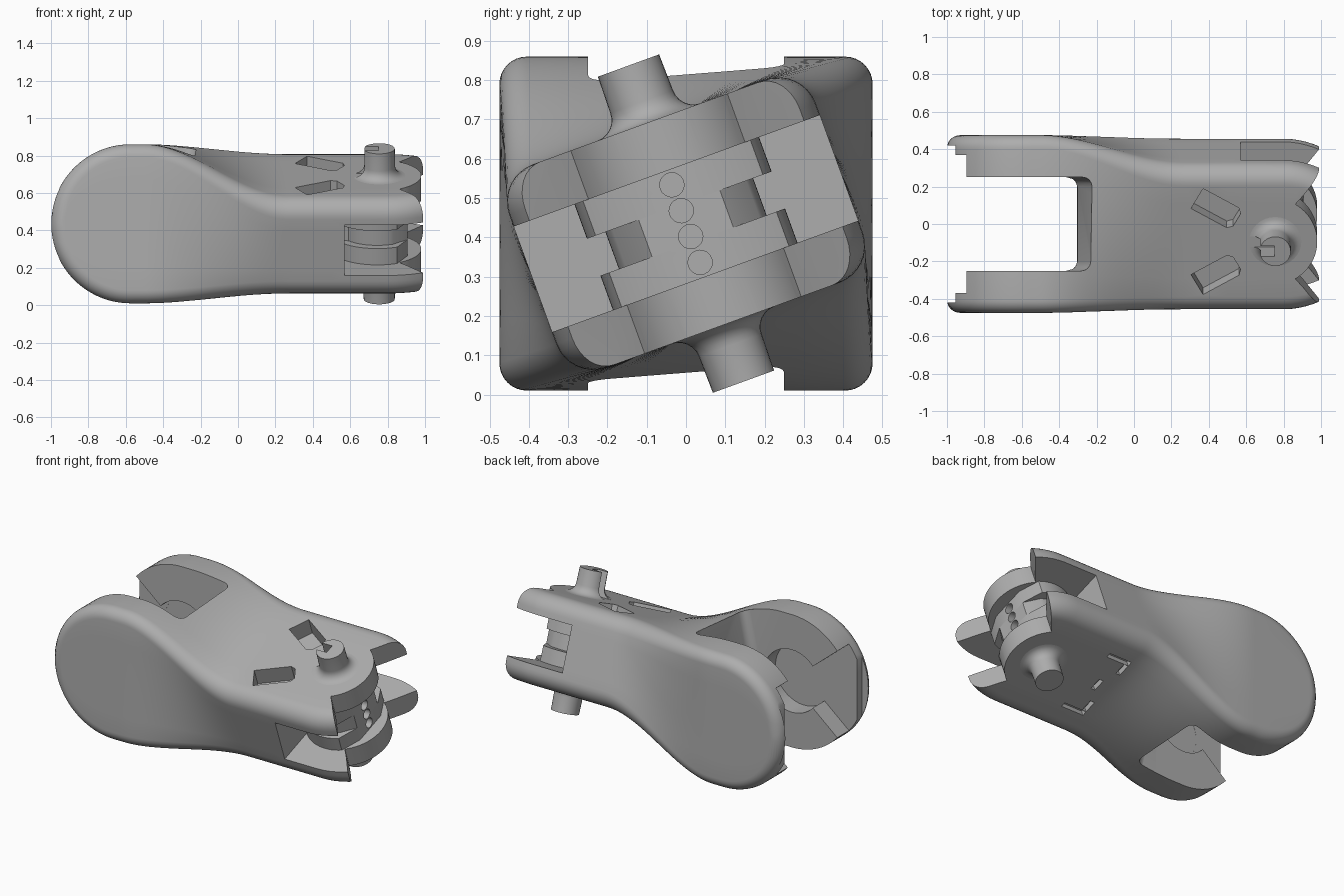
import bpy, bmesh
from math import sin, cos, pi, sqrt, radians
from mathutils import Matrix

cube = bpy.data.objects.get("Cube")
if cube:
    bpy.data.objects.remove(cube, do_unlink=True)

ZC, XC, R = 0.435, -0.575, 0.425          # joint axis height, position, radius
TWIST = radians(20)
BASE = Matrix.Translation((0, 0, ZC))
TIP = BASE @ Matrix.Rotation(TWIST, 4, 'X')  # frame of the twisted end

grey = bpy.data.materials.new("mid grey")
grey.use_nodes = True
grey.diffuse_color = (0.42, 0.42, 0.42, 1)
grey.node_tree.nodes["Principled BSDF"].inputs["Base Color"].default_value = grey.diffuse_color


def make(name, bm, frame):
    bmesh.ops.remove_doubles(bm, verts=bm.verts, dist=1e-5)
    bmesh.ops.recalc_face_normals(bm, faces=bm.faces)
    bm.transform(frame)
    mesh = bpy.data.meshes.new(name)
    bm.to_mesh(mesh)
    bm.free()
    mesh.materials.append(grey)
    ob = bpy.data.objects.new(name, mesh)
    bpy.context.collection.objects.link(ob)
    return ob


def prism(poly, axis, lo, hi, frame, bevel=0, name="cutter"):
    """Polygon extruded along x, y or z."""
    place = {'x': lambda a, b, c: (c, a, b),
             'y': lambda a, b, c: (a, c, b),
             'z': lambda a, b, c: (a, b, c)}[axis]
    bm = bmesh.new()
    ends = [[bm.verts.new(place(a, b, c)) for a, b in poly] for c in (lo, hi)]
    bm.faces.new(ends[0])
    bm.faces.new(ends[1][::-1])
    n = len(poly)
    for i in range(n):
        j = (i + 1) % n
        bm.faces.new((ends[0][i], ends[1][i], ends[1][j], ends[0][j]))
    if bevel:
        bmesh.ops.recalc_face_normals(bm, faces=bm.faces)
        bmesh.ops.bevel(bm, geom=bm.edges[:], offset=bevel, segments=4,
                        profile=0.5, affect='EDGES')
    return make(name, bm, frame)


def rect(a0, a1, b0, b1):
    return [(a0, b0), (a1, b0), (a1, b1), (a0, b1)]


def circle(a, b, r, n=40):
    return [(a + r * cos(2 * pi * i / n), b + r * sin(2 * pi * i / n)) for i in range(n)]


def mirrored(half):
    return half + [(a, -b) for a, b in half[::-1]]


def carve(ob, cutters):
    for c in cutters:
        c.hide_render = True
        m = ob.modifiers.new("cut", 'BOOLEAN')
        m.operation, m.solver, m.object = 'DIFFERENCE', 'EXACT', c
    bpy.context.view_layer.update()
    ev = ob.evaluated_get(bpy.context.evaluated_depsgraph_get())
    mesh = bpy.data.meshes.new_from_object(ev)
    ob.modifiers.clear()
    ob.data = mesh
    for c in cutters:
        bpy.data.objects.remove(c, do_unlink=True)


def smooth(ob):
    bpy.ops.object.select_all(action='DESELECT')
    ob.select_set(True)
    bpy.context.view_layer.objects.active = ob
    bpy.ops.object.shade_smooth_by_angle(angle=radians(32))


# body: rounded sections blended from the round cheeks to the twisted tip
def outline(hy, hz, r, x):
    quad = []
    for k in range(9):
        d = r * (1 - cos(k * pi / 16))
        z = hz - d
        if x < XC:
            d = min(d, R - (XC - x))
            z = sqrt(max((R - d) ** 2 - (XC - x) ** 2, 0))
        quad.append((hy - r + sqrt(max(r * r - (r - d) ** 2, 0)), z))
    ring = quad + [(y, -z) for y, z in quad[::-1]]
    ring += [(-y, -z) for y, z in quad] + [(-y, z) for y, z in quad[::-1]]
    # split the flat sides so the twist stays even
    full = []
    for i, (y, z) in enumerate(ring):
        y2, z2 = ring[(i + 1) % len(ring)]
        steps = 6 if i % 9 == 8 else 1
        full += [(y + (y2 - y) * s / steps, z + (z2 - z) * s / steps) for s in range(steps)]
    return full


def section(x):
    t = min(max((x + 0.5) / 0.77, 0), 1)
    t = t * t * (3 - 2 * t)
    end = 0.415 - 1.2 * max(x - 0.8, 0) ** 2
    c, s = cos(TWIST), sin(TWIST)
    start = outline(0.475, R, 0.07, x)
    if t == 0:
        return [(x, y, z) for y, z in start]
    return [(x, y + (u * c - v * s - y) * t, z + (u * s + v * c - z) * t)
            for (y, z), (u, v) in zip(start, outline(end, 0.275, 0.1, x))]


stations = [XC - R * cos(i * pi / 48) for i in range(24)]
stations += [XC + i * 0.025 for i in range(35)]
stations += [0.5, 0.7, 0.8, 0.84, 0.88, 0.92, 0.96, 1.0]
bm = bmesh.new()
rings = [[bm.verts.new(p) for p in section(x)] for x in stations]
for a, b in zip(rings, rings[1:]):
    for i in range(len(a)):
        j = (i + 1) % len(a)
        bm.faces.new((a[i], a[j], b[j], b[i]))
bm.faces.new(rings[-1])
body = make("body", bm, BASE)

# fork slot between the cheeks, with a wall that bulges at mid height
cutters = [prism([(-1.3, -0.6), (-0.18, -0.6), (-0.31, 0), (-0.18, 0.6), (-1.3, 0.6)],
                 'y', -0.25, 0.25, BASE, 0.05)]
# bearing seats with a funnel-shaped lead-in and a deeper step at the cheek ends
cutters.append(prism(circle(XC, 0, 0.2), 'y', -0.37, 0.37, BASE))
cutters.append(prism(mirrored([(-1.2, 0.4), (-0.9, 0.28), (-0.72, 0.13), (XC, 0.13)]),
                     'y', -0.369, 0.369, BASE))
cutters.append(prism(rect(-1.2, -0.955, -0.3, 0.3), 'y', -0.42, 0.42, BASE))
# tip slot
cutters.append(prism(rect(0.57, 1.2, -0.6, 0.6), 'z', -0.143, 0.143, TIP))
# end profile: central knuckle lobe between two horns
half_end = [(1.2, 0.38), (0.995, 0.38), (0.905, 0.262)]
half_end += [(0.73 + 0.25 * cos(radians(a)), 0.25 * sin(radians(a))) for a in range(58, 0, -5)]
cutters.append(prism(mirrored(half_end), 'z', -0.6, 0.6, TIP))
# slanted windows above, thin clip grooves below
for s in (1, -1):
    turn = (TIP @ Matrix.Translation((0.45, 0.18 * s, 0)) @ Matrix.Rotation(-0.52 * s, 4, 'Z'))
    cutters.append(prism([(-0.13, -0.065), (0.09, -0.065), (0.115, -0.04),
                          (0.115, 0.04), (0.09, 0.065), (-0.13, 0.065)],
                         'z', 0.17, 0.5, turn))
    for box in (rect(0.28, 0.44, 0.2, 0.23), rect(0.28, 0.31, 0.12, 0.199)):
        cutters.append(prism([(x, y * s) for x, y in box], 'z', -0.5, -0.24, TIP))
cutters.append(prism(rect(0.34, 0.37, -0.04, 0.04), 'z', -0.5, -0.24, TIP))
carve(body, cutters)
smooth(body)


# grooved drum inside the slot, flat in front with a row of cord holes
def drum_part(name, r, lo, hi):
    half = [(0.55, r * 0.6)]
    half += [(0.745 + r * cos(radians(a)), r * sin(radians(a))) for a in range(140, 64, -5)]
    return prism(mirrored(half + [(0.905, 0.11)]), 'z', lo, hi, TIP, name=name)


drum = [drum_part("drum_upper_rim", 0.25, 0.05, 0.15),
        drum_part("drum_core", 0.2, -0.05, 0.05),
        drum_part("drum_lower_rim", 0.25, -0.15, -0.05)]
for part in drum:
    carve(part, [prism(circle(0, -0.105 + 0.07 * i, 0.031, 20), 'x', 0.72, 1.0, TIP)
                 for i in range(4)])
    smooth(part)


# flared pivot pins on both faces of the tip
def pin(name, s):
    profile = [(0, 0.2), (0.14, 0.2), (0.14, 0.272)]
    profile += [(0.14 - 0.055 * sin(a * pi / 12), 0.33 - 0.055 * cos(a * pi / 12))
                for a in range(7)]
    profile += [(0.083, 0.428), (0, 0.428)]
    bm = bmesh.new()
    vs = [bm.verts.new((r, 0, z * s)) for r, z in profile]
    edges = [bm.edges.new(e) for e in zip(vs, vs[1:])]
    bmesh.ops.spin(bm, geom=vs + edges, cent=(0, 0, 0), axis=(0, 0, 1),
                   angle=2 * pi, steps=32, use_duplicate=False)
    return make(name, bm, TIP @ Matrix.Translation((0.755, 0, 0)))


upper, lower = pin("upper_pin", 1), pin("lower_pin", -1)
# open notch in the upper pin
carve(upper, [prism(rect(0.5, 0.75, -0.03, 0.03), 'z', 0.26, 0.6, TIP)])
smooth(upper)
smooth(lower)
